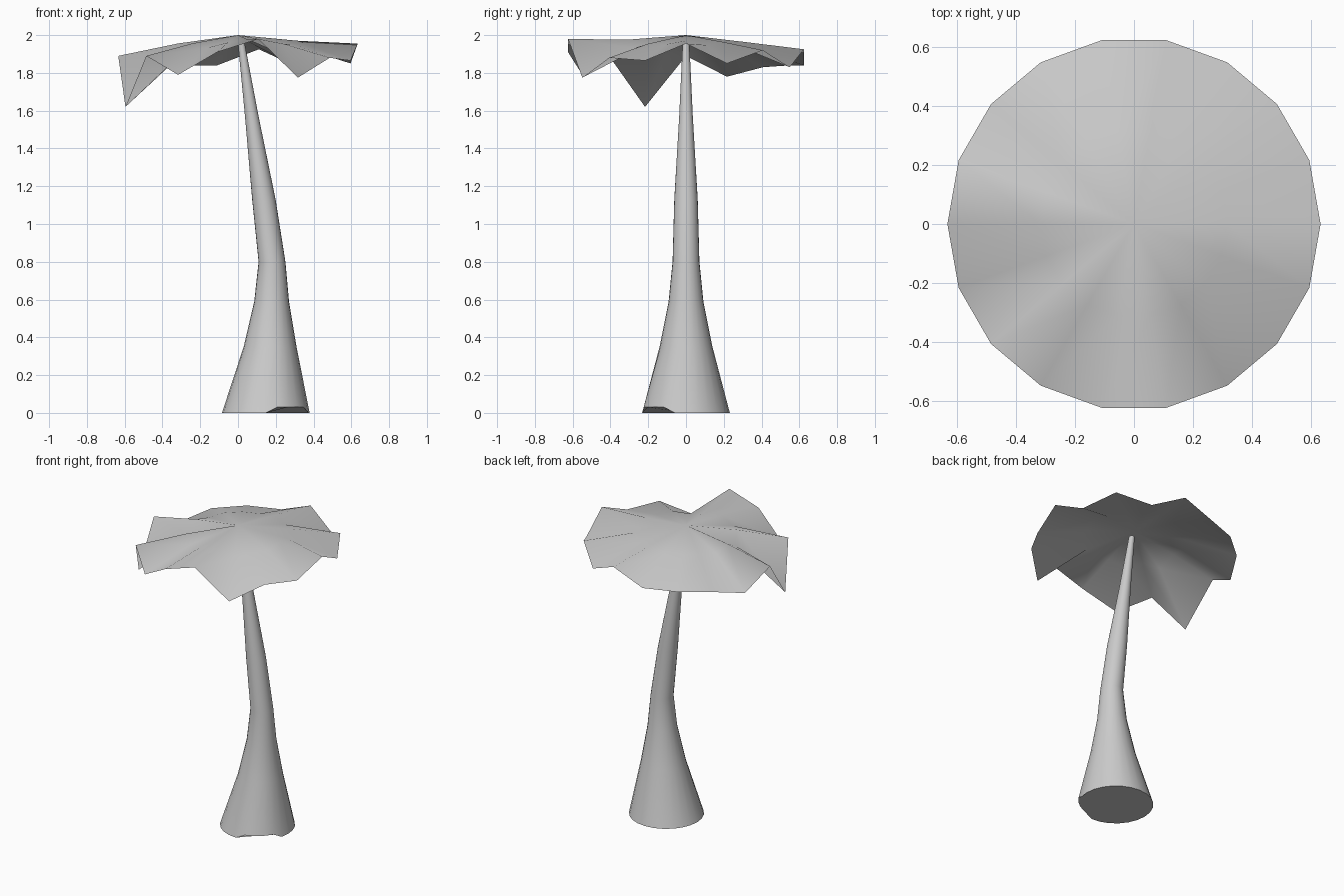
import bpy, bmesh
from math import sin, cos, pi, radians

if "Cube" in bpy.data.objects:
    bpy.data.objects.remove(bpy.data.objects["Cube"])


def finish(bm, name, sharp=40):
    mesh = bpy.data.meshes.new(name)
    bm.to_mesh(mesh)
    bm.free()
    obj = bpy.data.objects.new(name, mesh)
    bpy.context.collection.objects.link(obj)
    bpy.ops.object.select_all(action='DESELECT')
    obj.select_set(True)
    bpy.context.view_layer.objects.active = obj
    bpy.ops.object.shade_smooth_by_angle(angle=radians(sharp))
    return obj


def ring(bm, n, cx, radius, height):
    """Ring of n vertices; height is a function of the vertex index."""
    return [bm.verts.new((cx + radius * cos(2 * pi * i / n),
                          radius * sin(2 * pi * i / n), height(i))) for i in range(n)]


def bridge(bm, a, b):
    n = len(a)
    for i in range(n):
        j = (i + 1) % n
        bm.faces.new((a[i], a[j], b[j], b[i]))


# Trunk: leaning tapered tube, profile rows are (z, centre x, radius)
profile = [(0, .147, .232), (.35, .17, .14), (.59, .178, .092),
           (.8, .18, .071), (1.13, .137, .062), (1.57, .073, .036), (1.955, .018, .018)]
SIDES = 24
bm = bmesh.new()
rows = [ring(bm, SIDES, cx, r, lambda i, z=z: z) for z, cx, r in profile]
for low, high in zip(rows, rows[1:]):
    bridge(bm, low, high)
# notch in the front right of the base
for i in range(SIDES):
    if -80 < i * 360 / SIDES - 360 < -28:
        rows[0][i].co.z = .03
bm.faces.new(rows[0][::-1])
bm.faces.new(rows[-1])
finish(bm, "trunk")

# Canopy: wavy 18-sided sheet, rim heights every 20 degrees from +x
rim_z = [1.955, 1.85, 1.92, 1.83, 1.925, 1.84, 1.84, 1.83, 1.78,
         1.89, 1.62, 1.89, 1.79, 1.91, 1.98, 1.775, 1.88, 1.865]
bm = bmesh.new()
top = bm.verts.new((0, 0, 2))
inner = ring(bm, 18, 0, .317, lambda i: 2 - (.02 + .22 * (2 - rim_z[i])))
rim = ring(bm, 18, 0, .634, lambda i: rim_z[i])
for i in range(18):
    bm.faces.new((top, inner[i], inner[(i + 1) % 18]))
bridge(bm, rim, inner)
finish(bm, "canopy", 80)
